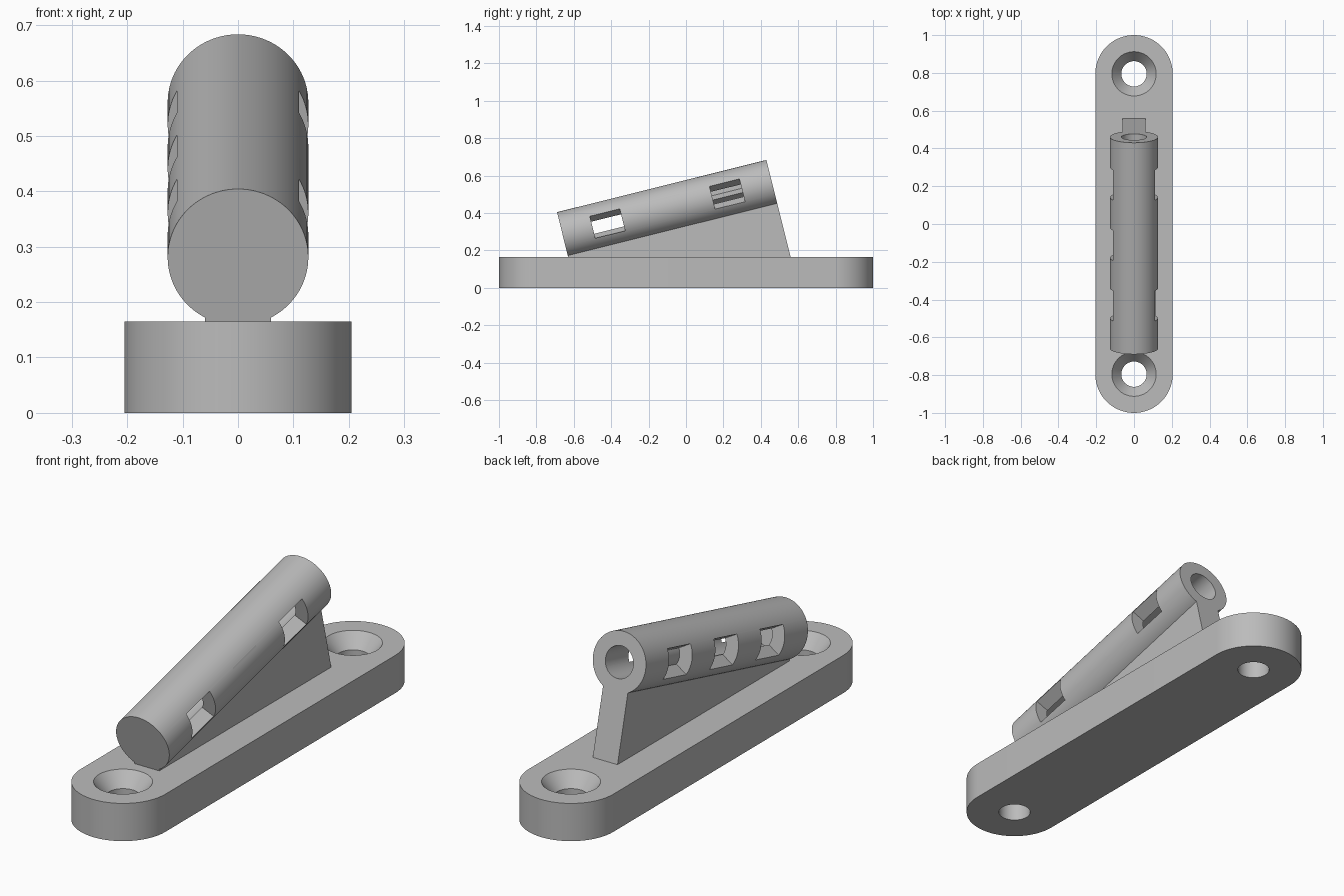
import bpy, bmesh
from math import radians, tan, pi, cos, sin
from mathutils import Matrix, Vector

if "Cube" in bpy.data.objects:
    bpy.data.objects.remove(bpy.data.objects["Cube"], do_unlink=True)

grey = bpy.data.materials.new("plain_grey")
grey.use_nodes = True
grey.diffuse_color = (0.5, 0.5, 0.5, 1)
grey.node_tree.nodes["Principled BSDF"].inputs["Base Color"].default_value = (0.5, 0.5, 0.5, 1)

# Main dimensions
HALF_WIDTH, BASE_H, HOLE_Y = 0.205, 0.165, 0.795
TUBE_R, BORE_R, TUBE_L = 0.127, 0.067, 1.154
RIB_HALF = 0.06
TILT = radians(14)
PITCH = TUBE_L / 7
FRONT = Vector((0, -0.659, 0.281))
TUBE_FRAME = Matrix.Translation(FRONT) @ Matrix.Rotation(TILT - pi / 2, 4, 'X')


def add_object(name, bm):
    bmesh.ops.recalc_face_normals(bm, faces=bm.faces[:])
    mesh = bpy.data.meshes.new(name)
    bm.to_mesh(mesh)
    bm.free()
    mesh.materials.append(grey)
    obj = bpy.data.objects.new(name, mesh)
    bpy.context.collection.objects.link(obj)
    return obj


def prism(name, outline, low, high, frame=Matrix()):
    """Extrude an outline along the local z axis."""
    bm = bmesh.new()
    face = bm.faces.new([bm.verts.new((x, y, low)) for x, y in outline])
    top = bmesh.ops.extrude_face_region(bm, geom=[face])["geom"]
    verts = [v for v in top if isinstance(v, bmesh.types.BMVert)]
    bmesh.ops.translate(bm, verts=verts, vec=(0, 0, high - low))
    bm.transform(frame)
    return add_object(name, bm)


def circle(radius, n=96):
    return [(radius * cos(2 * pi * i / n), radius * sin(2 * pi * i / n)) for i in range(n)]


def cone(name, r_low, r_high, low, high, y):
    bm = bmesh.new()
    bmesh.ops.create_cone(bm, cap_ends=True, segments=64, radius1=r_low, radius2=r_high,
                          depth=high - low,
                          matrix=Matrix.Translation((0, y, (low + high) / 2)))
    return add_object(name, bm)


def cut(obj, cutters):
    for cutter in cutters:
        mod = obj.modifiers.new("cut", 'BOOLEAN')
        mod.operation, mod.solver, mod.object = 'DIFFERENCE', 'EXACT', cutter
    graph = bpy.context.evaluated_depsgraph_get()
    mesh = bpy.data.meshes.new_from_object(obj.evaluated_get(graph))
    obj.modifiers.clear()
    obj.data = mesh
    for cutter in cutters:
        bpy.data.objects.remove(cutter, do_unlink=True)


# Base plate: rounded bar with two countersunk screw holes
outline = []
for end in (1, -1):
    for i in range(49):
        a = pi * i / 48
        outline.append((end * HALF_WIDTH * cos(a), end * (HOLE_Y + HALF_WIDTH * sin(a))))
base = prism("base_plate", outline, 0, BASE_H)
holes = []
for y in (-HOLE_Y, HOLE_Y):
    holes.append(cone("hole_cutter", BORE_R, BORE_R, -0.1, 0.3, y))
    # cone continues slightly above the plate at the same slope
    holes.append(cone("countersink_cutter", BORE_R, 0.127, 0.103, 0.177, y))
cut(base, holes)

# Tilted tube: closed at the front, bored from the back, windows on both sides
tube = prism("tilted_tube", circle(TUBE_R), 0, TUBE_L, TUBE_FRAME)
cutters = [prism("bore_cutter", circle(BORE_R), PITCH / 2, TUBE_L + 0.1, TUBE_FRAME)]
flare = tan(radians(30))
for side in (1, -1):
    near, far = 0.02, 0.2
    wedge = [(side * near, -near * flare), (side * far, -far * flare),
             (side * far, far * flare), (side * near, near * flare)]
    for k in (1, 3, 5):
        cutters.append(prism("window_cutter", wedge, k * PITCH, (k + 1) * PITCH, TUBE_FRAME))
cut(tube, cutters)

# Support rib: wedge under the tube, its ends square to the tube
def below(s, drop):
    p = TUBE_FRAME @ Vector((0, drop, s))
    return (p.y, p.z)


def at_height(s, z):
    p = TUBE_FRAME @ Vector((0, 0, s))
    return (p.y + (p.z - z) * tan(TILT), z)


sunk = BASE_H - 0.05
profile = [below(0, 0.09), at_height(0, sunk), at_height(TUBE_L, sunk), below(TUBE_L, 0.09)]
side_frame = Matrix(((0, 0, 1, 0), (1, 0, 0, 0), (0, 1, 0, 0), (0, 0, 0, 1)))
rib = prism("support_rib", profile, -RIB_HALF, RIB_HALF, side_frame)

# Smooth round surfaces, keep edges sharp
bpy.ops.object.select_all(action='DESELECT')
for obj in (base, tube):
    obj.select_set(True)
bpy.context.view_layer.objects.active = base
bpy.ops.object.shade_smooth_by_angle(angle=radians(20))
